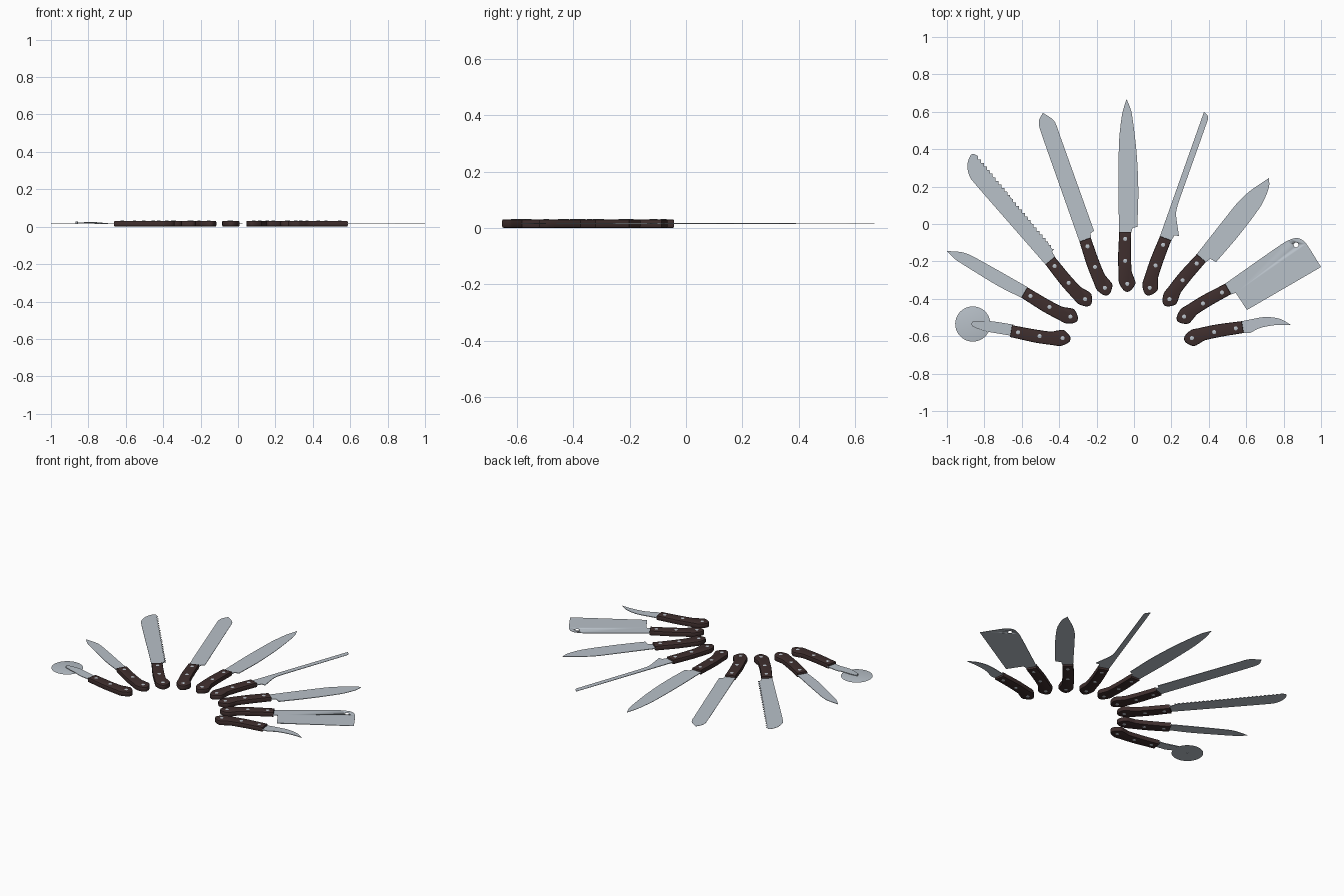
import bpy, bmesh, math
from mathutils import Vector

cube = bpy.data.objects.get("Cube")
if cube:
    bpy.data.objects.remove(cube)

MM = 0.001                              # outlines are written in thousandths
FAN_CENTRE = Vector((-0.036, -0.671, 0.016))
FAN_RADIUS = 0.351
BACK_START, EDGE_END = (274, 43), (275, -22)   # where every blade leaves its handle


def material(name, colour):
    mat = bpy.data.materials.new(name)
    mat.use_nodes = True
    mat.diffuse_color = (*colour, 1)
    mat.node_tree.nodes["Principled BSDF"].inputs["Base Color"].default_value = (*colour, 1)
    return mat


steel = material("brushed steel", (0.48, 0.53, 0.58))
wood = material("dark wood", (0.05, 0.028, 0.027))


def smooth(stroke, steps=6):
    """Round a short stroke of points into a flowing edge."""
    pts = [Vector(p) * MM for p in stroke]
    if len(pts) < 3:
        return pts
    segs = [b - a for a, b in zip(pts, pts[1:])]
    tangents = [segs[0]]
    for a, b in zip(segs, segs[1:]):
        tangents.append((a.normalized() + b.normalized()).normalized() * min(a.length, b.length))
    tangents.append(segs[-1])
    out = []
    for i, seg in enumerate(segs):
        start, end = (t * min(1, seg.length / t.length) for t in tangents[i:i + 2])
        for k in range(steps):
            t = k / steps
            out.append(pts[i] + seg * (t * t * (3 - 2 * t))
                       + start * (t * (1 - t) ** 2) - end * (t * t * (1 - t)))
    return out + [pts[-1]]


def outline(*strokes):
    """Join strokes; every joint between strokes stays a sharp corner."""
    pts = []
    for stroke in strokes:
        for p in smooth(stroke):
            if not pts or (p - pts[-1]).length > MM:
                pts.append(p)
    return pts


def circle(centre, radius, count=32):
    return [(Vector(centre) + Vector((math.cos(a), math.sin(a))) * radius) * MM
            for a in (math.tau * i / count for i in range(count))]


def inset(pts, amount):
    area = sum(a.x * b.y - a.y * b.x for a, b in zip(pts, pts[1:] + pts[:1]))
    side = math.copysign(amount, area)
    moved = []
    for i, p in enumerate(pts):
        d = (pts[(i + 1) % len(pts)] - p).normalized() + (p - pts[i - 1]).normalized()
        d.normalize()
        moved.append(p + Vector((-d.y, d.x)) * side)
    return moved


def add_solid(bm, pts, layers, height=lambda x, z: z):
    """Stack copies of an outline, given as (inset, z), and skin them."""
    rings = [[bm.verts.new((p.x, p.y, height(p.x, z * MM))) for p in inset(pts, shrink * MM)]
             for shrink, z in layers]
    bm.faces.new(rings[0][::-1])
    bm.faces.new(rings[-1])
    for low, high in zip(rings, rings[1:]):
        for i in range(len(pts)):
            bm.faces.new((low[i - 1], low[i], high[i], high[i - 1]))


def make_mesh(name, mat, *solids):
    bm = bmesh.new()
    for solid in solids:
        add_solid(bm, *solid)
    bmesh.ops.recalc_face_normals(bm, faces=bm.faces)
    mesh = bpy.data.meshes.new(name)
    bm.to_mesh(mesh)
    bm.free()
    mesh.materials.append(mat)
    mesh.shade_smooth()
    mesh.set_sharp_from_angle(angle=math.radians(40))
    return mesh


def place(name, mesh, degrees):
    """Lay a part on the fan, pointing outwards."""
    obj = bpy.data.objects.new(name, mesh)
    bpy.context.collection.objects.link(obj)
    a = math.radians(degrees)
    obj.location = FAN_CENTRE + Vector((math.cos(a), math.sin(a), 0)) * FAN_RADIUS
    obj.rotation_euler.z = a
    return obj


# Shared handle: rounded wooden grip, full tang and three rivets
grip = outline([(278, 43), (140, 49), (45, 46), (0, 42), (-43, 0),
                (0, -43), (32, -36), (65, -24), (150, -20), (278, -21)])
handle_parts = {
    "handle": make_mesh("handle", wood, (
        grip, [(6, -15), (2, -13.5), (0, -9), (0, 9), (2, 13.5), (6, 15)])),
    "tang": make_mesh("tang", steel, (grip, [(-0.7, -1.8), (-0.7, 1.8)])),
    "rivets": make_mesh("rivets", steel, *(
        (circle(c, 11, 16), [(2, -16), (0, -15), (0, 15), (2, 16)])
        for c in ((0, 0), (123, 11), (240, 11)))),
}


def add_handle(name, degrees):
    for part, mesh in handle_parts.items():
        place(f"{name}_{part}", mesh, degrees)


def thin_out(x, z):
    """Blades get thinner towards the tip."""
    return z * max(0.3, 1 - 1.1 * max(0, x - 0.28))


def add_knife(name, degrees, back, edge, teeth=0):
    """Back runs from handle to tip, edge from tip to heel, then a short heel."""
    tip, heel = Vector(back[-1]), Vector(edge[-1])
    if teeth:
        cuts = []
        for i in range(teeth):
            valley = tip.lerp(heel, (i + 0.6) / teeth) + Vector((0, 11))
            cuts += [[tip.lerp(heel, i / teeth), valley], [valley, tip.lerp(heel, (i + 1) / teeth)]]
    else:
        cuts = [[tip, *edge]]
    notch = Vector((heel.x - 6, max(-28, heel.y)))
    pts = outline([BACK_START, *back], *cuts, [heel, notch], [notch, EDGE_END])
    add_handle(name, degrees)
    blade = make_mesh(name + "_blade", steel, (pts, [(0, -2.2), (0, 2.2)], thin_out))
    return place(name + "_blade", blade, degrees)


# Knives, fanned out every twenty degrees
add_knife("peeling_knife", 10,
          [(405, 43), (482, 19), (534, -23)], [(450, -9), (368, -10), (311, -27)])
cleaver = add_knife("cleaver", 30,
                    [(667, 76), (733, 63), (759, 22), (767, -136)], [(309, -137)])
add_knife("utility_knife", 50,
          [(634, 53), (720, 42), (839, 9)], [(802, -22), (708, -52), (509, -65), (312, -63)])
add_knife("boning_knife", 70,
          [(984, 49)], [(965, 19), (922, 15), (474, 11), (420, 3), (314, -52)])
add_knife("chef_knife", 90,
          [(508, 48), (775, 43), (909, 27), (989, 4)],
          [(925, -21), (722, -48), (508, -59), (305, -54)])
add_knife("carving_knife", 110,
          [(918, 36), (959, 26), (993, -9)], [(932, -50), (858, -53), (306, -50)])
add_knife("bread_knife", 130,
          [(885, 54), (928, 39), (965, 8), (983, -36), (955, -54)], [(313, -46)], teeth=26)
add_knife("paring_knife", 150,
          [(406, 51), (562, 48), (689, 42), (748, 26)], [(659, -13), (540, -20), (300, -22)])

# Hanging hole in the cleaver
cutter = place("hole_cutter", make_mesh("hole_cutter", steel, (
    circle((710, 33), 13, 20), [(0, -10), (0, 10)])), 30)
cutter.hide_render = True
cut = cleaver.modifiers.new("hole", 'BOOLEAN')
cut.operation, cut.solver, cut.object = 'DIFFERENCE', 'EXACT', cutter
bpy.context.view_layer.objects.active = cleaver
bpy.ops.object.modifier_apply(modifier=cut.name)
bpy.data.objects.remove(cutter)


def step_up(x, z):
    """The wheel holder steps up to ride above the wheel."""
    t = min(1, max(0, (x - 0.35) / 0.05))
    return z + 0.008 * t * t * (3 - 2 * t)


# Wheel cutter: stepped holder, disc and axle
hub = (486, 9)
holder = outline([(272, -25), (400, -22), (490, -3), (488, 20), (410, 35), (272, 35)])
wheel_parts = {
    "holder": (holder, [(0, -2), (0, 2)], step_up),
    "disc": (circle(hub, 94, 48), [(0, -0.5), (6, 1)]),
    "axle": (circle(hub, 6, 12), [(0, -2), (0, 11)]),
}
for part, solid in wheel_parts.items():
    place("wheel_" + part, make_mesh("wheel_" + part, steel, solid), 170)
add_handle("wheel_cutter", 170)
